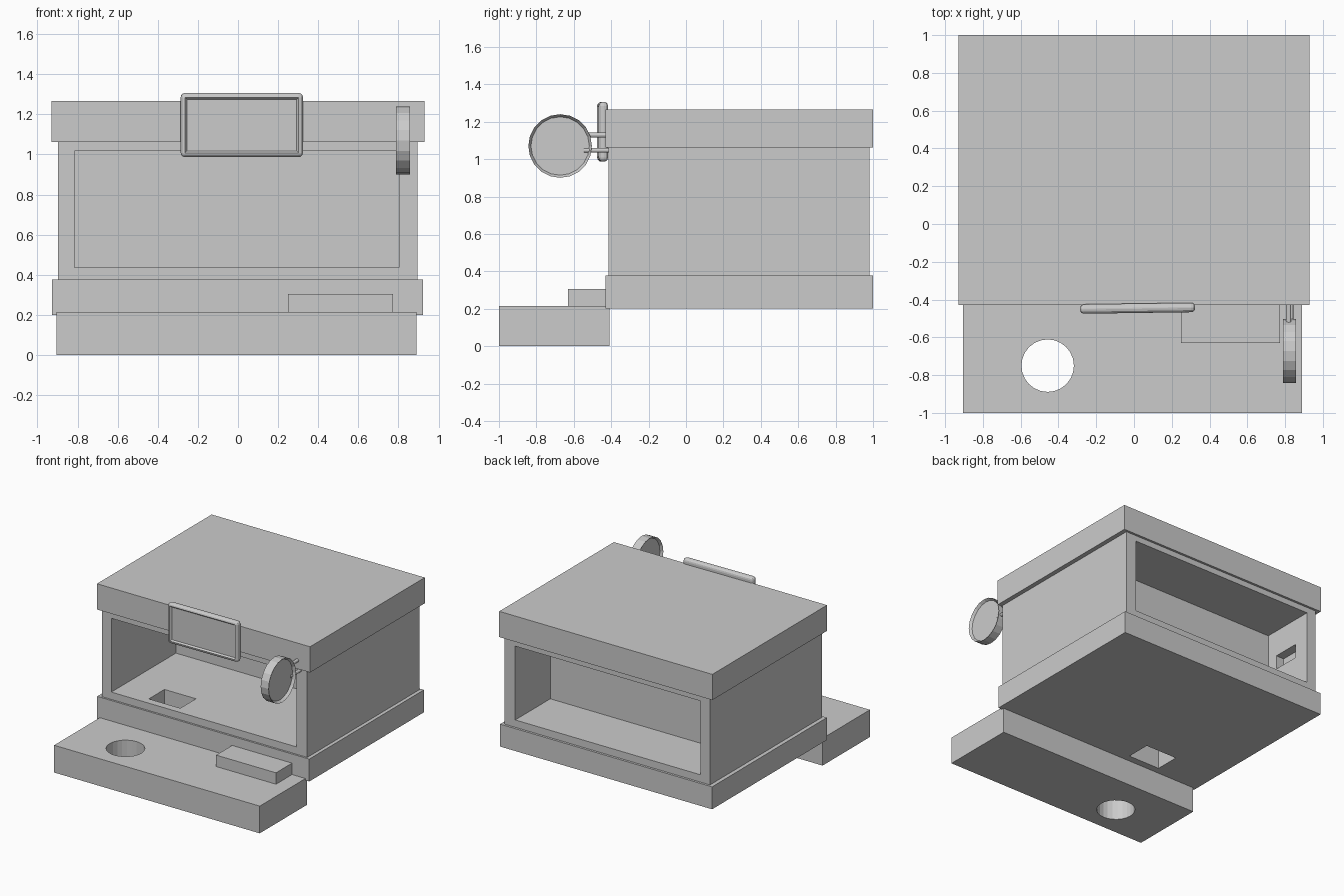
import bpy, bmesh, math
from mathutils import Matrix, Vector

if "Cube" in bpy.data.objects:
    bpy.data.objects.remove(bpy.data.objects["Cube"])


def finish(name, bm):
    bmesh.ops.recalc_face_normals(bm, faces=bm.faces)
    mesh = bpy.data.meshes.new(name)
    bm.to_mesh(mesh)
    bm.free()
    ob = bpy.data.objects.new(name, mesh)
    bpy.context.collection.objects.link(ob)
    return ob


def box_bm(x, y, z):
    bm = bmesh.new()
    bmesh.ops.create_cube(bm, size=1)
    for v in bm.verts:
        v.co = Vector([(a + b) / 2 + c * (b - a) for (a, b), c in zip((x, y, z), v.co)])
    return bm


def box(name, x, y, z):
    return finish(name, box_bm(x, y, z))


def cyl_bm(center, r, length, sides, axis):
    bm = bmesh.new()
    rot = Vector((0, 0, 1)).rotation_difference(Vector(axis)).to_matrix().to_4x4()
    bmesh.ops.create_cone(bm, cap_ends=True, segments=sides, radius1=r, radius2=r,
                          depth=length, matrix=Matrix.Translation(center) @ rot)
    return bm


def cut(ob, *cutters):
    bpy.context.view_layer.objects.active = ob
    for c in cutters:
        m = ob.modifiers.new("cut", 'BOOLEAN')
        m.operation, m.solver, m.object = 'DIFFERENCE', 'EXACT', c
        bpy.ops.object.modifier_apply(modifier=m.name)
    for c in cutters:
        bpy.data.objects.remove(c)


def drain():
    return box("cutter", (-.53, -.255), (-.355, -.16), (.1, .6))


# front shelf with a round hole, and the small block on it
shelf = box("front_shelf", (-.905, .89), (-1, -.41), (0, .215))
cut(shelf, finish("cutter", cyl_bm((-.457, -.75, .1), .139, 1, 24, (0, 0, 1))))
box("shelf_block", (.25, .773), (-.63, -.42), (.205, .305))

# plinth with chute opening
plinth = box("plinth", (-.928, .923), (-.43, 1), (.2, .377))
cut(plinth, drain())

# body: deep front bay, shallow back bay, chute and side wall pocket
body = box("body", (-.897, .895), (-.415, .982), (.377, 1.062))
cut(body,
    box("cutter", (-.815, .803), (-.6, .39), (.435, 1.017)),
    box("cutter", (-.815, .803), (.545, 1.2), (.435, 1.017)),
    drain(),
    box("cutter", (-.885, -.7), (.635, .85), (.70, .81)))

# lid
box("lid", (-.93, .93), (-.43, 1), (1.062, 1.265))

# rounded front panel with sunken face, turned very slightly
bm = box_bm((-.305, .305), (-.025, .025), (-.16, .16))
bmesh.ops.bevel(bm, geom=bm.edges[:], offset=.022, segments=3, profile=.5, affect='EDGES')
face = min(bm.faces, key=lambda f: f.calc_center_median().y)
bmesh.ops.inset_individual(bm, faces=[face], thickness=.014)
bmesh.ops.translate(bm, verts=face.verts[:], vec=(0, .012, 0))
panel = finish("front_panel", bm)
panel.location = (.019, -.446, 1.146)
panel.rotation_euler.z = .014

# round dial, both faces sunken inside a thin rim
bm = cyl_bm((.823, -.673, 1.07), .17, .07, 20, (1, 0, 0))
for f in [f for f in bm.faces if len(f.verts) > 4]:
    inward = -f.normal.normalized() * .02
    bmesh.ops.inset_individual(bm, faces=[f], thickness=.014)
    bmesh.ops.translate(bm, verts=f.verts[:], vec=inward)
finish("side_dial", bm)

# two rods carrying the dial
for i, (x, z) in enumerate(((.819, 1.128), (.831, 1.047))):
    finish(f"dial_rod_{i + 1}", cyl_bm((x, -.48, z), .013, .13, 12, (0, 1, 0)))
